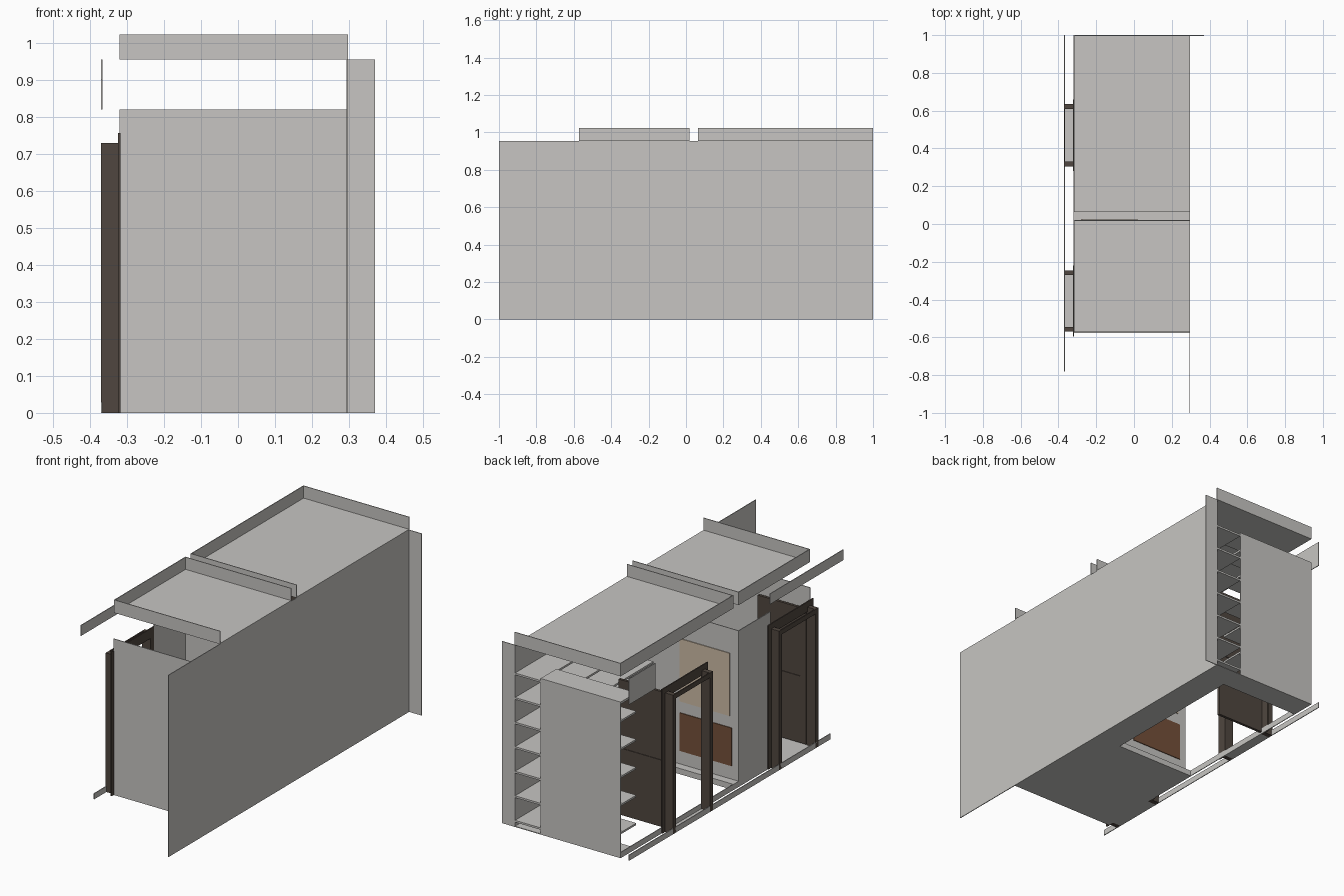
import bpy

cube = bpy.data.objects.get("Cube")
if cube:
    bpy.data.objects.remove(cube, do_unlink=True)


def material(name, rgb):
    m = bpy.data.materials.new(name)
    m.use_nodes = True
    m.diffuse_color = (*rgb, 1)
    m.node_tree.nodes["Principled BSDF"].inputs["Base Color"].default_value = (*rgb, 1)
    return m


GREY = material("warm light grey", (0.57, 0.56, 0.54))
DARK = material("dark brown", (0.08, 0.062, 0.05))
CREAM = material("cream", (0.61, 0.50, 0.38))
BROWN = material("wood brown", (0.175, 0.08, 0.042))


def box(name, xs, ys, zs, mat=GREY):
    """Axis-aligned block given by its extents."""
    x0, x1 = xs
    y0, y1 = ys
    z0, z1 = zs
    verts = [(x, y, z) for z in zs for x, y in ((x0, y0), (x1, y0), (x1, y1), (x0, y1))]
    faces = [(3, 2, 1, 0), (4, 5, 6, 7)]
    faces += [(i, (i + 1) % 4, (i + 1) % 4 + 4, i + 4) for i in range(4)]
    mesh = bpy.data.meshes.new(name)
    mesh.from_pydata(verts, [], faces)
    mesh.materials.append(mat)
    ob = bpy.data.objects.new(name, mesh)
    bpy.context.collection.objects.link(ob)
    return ob


L, R = -0.32, 0.297        # room sides
OUT = -0.37                # outer face of the entrance side
FRONT, MID, GAP, BACK = -0.573, 0.02, 0.063, 1.0
WALL, CEIL, LIP = 0.82, 0.955, 1.023
T = 0.004                  # sheet thickness

# Long side wall and its return at the back
box("side_wall", (R - T, R), (-1, BACK), (0, CEIL))
box("side_wall_return", (R, 0.37), (BACK - T, BACK), (0, CEIL))

# Ceiling trays, open on the long wall side
for name, y0, y1 in (("front_ceiling", FRONT, MID), ("rear_ceiling", GAP, BACK)):
    box(name, (L, R), (y0, y1), (CEIL, CEIL + T))
    box(name + "_side_lip", (L, L + T), (y0, y1), (CEIL, LIP))
    box(name + "_front_lip", (L, R), (y0, y0 + T), (CEIL, LIP))
    box(name + "_back_lip", (L, R), (y1 - T, y1), (CEIL, LIP))

# Small front room
box("front_room_floor", (L, R), (FRONT, MID), (0, T))
box("front_wall", (L, R), (FRONT - T, FRONT), (0, WALL))
box("partition_wall", (L, R), (MID - T, MID), (0, WALL))
box("entrance_wall", (L, L + T), (-0.245, MID), (0, WALL))
box("partition_plinth", (L, R), (MID, GAP), (0, 0.03))

# Panels on the partition
box("cream_panel", (-0.27, 0.02), (MID, MID + T), (0.36, 0.69), CREAM)
box("wood_panel", (-0.28, 0.02), (MID, MID + T), (0.10, 0.30), BROWN)

# Shelving along the long wall
DEPTH_X, DEPTH_Y = 0.145, 0.87
box("side_shelf_base", (DEPTH_X, R), (GAP, BACK), (0, T))
for i in range(7):
    z = 0.035 + i * 0.129
    box("side_shelf", (DEPTH_X, R - T), (GAP, BACK), (z - 0.01, z))

# Shelving along the back
box("back_panel", (L, DEPTH_X), (BACK - T, BACK), (0, WALL))
box("back_shelf_base", (L, DEPTH_X), (DEPTH_Y, BACK), (0, T))
box("back_shelf_top", (L, DEPTH_X), (DEPTH_Y, BACK), (WALL - 0.012, WALL))
for i in range(5):
    z = 0.135 + i * 0.147
    box("back_shelf", (L, DEPTH_X), (DEPTH_Y, BACK - T), (z - 0.01, z))

# Skirting and fascia strips on the entrance side
box("outer_skirting", (OUT, OUT + T), (-0.67, BACK), (0, 0.03))
box("inner_skirting", (L, L + T), (GAP, BACK), (0, 0.03))
box("front_fascia", (OUT, OUT + T), (-0.78, -0.17), (0.90, CEIL))
box("rear_fascia", (OUT, OUT + T), (0.78, BACK), (WALL, CEIL))

# Two doorways, each with jambs, trims and a leaf standing open inwards
W, TOP, TRIM_TOP = 0.025, 0.73, 0.757
for name, y0, y1 in (("front_door", -0.57, -0.245), ("rear_door", 0.305, 0.635)):
    for side, a in (("near", y0), ("far", y1 - W)):
        box(f"{name}_{side}_jamb", (OUT, L), (a, a + W), (0, TOP), DARK)
    box(name + "_outer_head", (OUT, OUT + 0.006), (y0, y1), (TOP - W, TOP), DARK)
    for side, a, b in (("near", y0 - W, y0 + W), ("far", y1 - W, y1 + W)):
        box(f"{name}_{side}_trim", (L - T, L + T / 2), (a, b), (0, TRIM_TOP), DARK)
    box(name + "_trim_head", (L - T, L + T / 2), (y0 - W, y1 + W), (TOP - W, TRIM_TOP), DARK)
    box(name + "_threshold", (OUT, L), (y0 + W, y1 - W), (0, T))
    hinge = y0 + W if name == "front_door" else y1 - W
    box(name + "_leaf", (L, L + 0.28), (hinge - 0.007, hinge + 0.007), (0.01, TOP - 0.01), DARK)
    box(name + "_leaf_rail", (L + 0.03, L + 0.25), (hinge - 0.01, hinge + 0.01), (0.355, 0.362), DARK)
